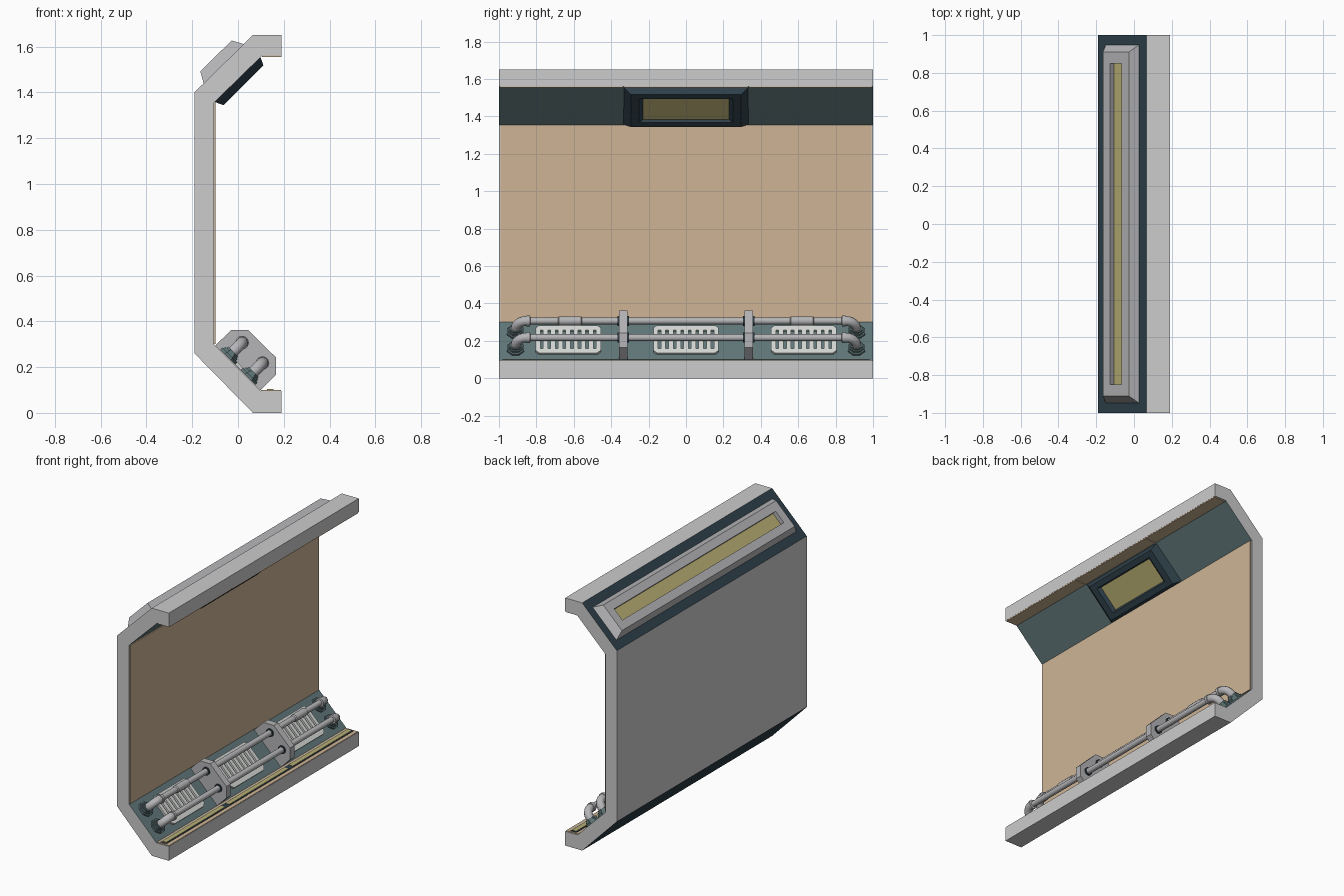
import bpy, bmesh, math
from mathutils import Matrix, Vector

if "Cube" in bpy.data.objects:
    bpy.data.objects.remove(bpy.data.objects["Cube"])


def material(name, rgb):
    m = bpy.data.materials.new(name)
    m.diffuse_color = [*[((c + .055) / 1.055) ** 2.4 for c in rgb], 1]
    m.use_nodes = True
    m.node_tree.nodes["Principled BSDF"].inputs["Base Color"].default_value = m.diffuse_color
    return m


SHELL = material("light grey", (.80, .80, .80))
METAL = material("mid grey", (.71, .71, .72))
PALE = material("pale vent grey", (.84, .85, .84))
NAVY = material("dark navy", (.18, .25, .29))
TEAL = material("teal", (.38, .47, .48))
BEIGE = material("beige", (.81, .71, .59))
YELLOW = material("lamp yellow", (.72, .68, .45))


def finish(bm, name, mats, matrix=None, smooth=False):
    bmesh.ops.recalc_face_normals(bm, faces=bm.faces[:])
    me = bpy.data.meshes.new(name)
    bm.to_mesh(me)
    bm.free()
    for m in mats:
        me.materials.append(m)
    ob = bpy.data.objects.new(name, me)
    bpy.context.collection.objects.link(ob)
    if matrix:
        ob.matrix_world = matrix
    if smooth:
        bpy.ops.object.select_all(action='DESELECT')
        ob.select_set(True)
        bpy.context.view_layer.objects.active = ob
        bpy.ops.object.shade_smooth_by_angle(angle=math.radians(40))
    return ob


def slope(cx, cz, ux, uz):
    """Local frame on a sloped face: X down/up the slope, Y along, Z outward."""
    u = Vector((ux, 0, uz)).normalized()
    return Matrix(((u.x, 0, -u.z, cx), (0, 1, 0, 0), (u.z, 0, u.x, cz), (0, 0, 0, 1)))


LOW = slope(0, .20, 1, -1)
HIGH = slope(0, 1.455, -1, -1)
OUT = slope(-.0625, 1.525, .255, .25)


def bridge(bm, a, b, mat=0):
    for i in range(len(a)):
        j = (i + 1) % len(a)
        bm.faces.new((a[i], a[j], b[j], b[i])).material_index = mat


def extrude(bm, profile, y0, y1):
    a, b = [[bm.verts.new((x, y, z)) for x, z in profile] for y in (y0, y1)]
    bridge(bm, a, b)
    bm.faces.new(a)
    bm.faces.new(b)


def box(bm, x0, x1, y0, y1, z0, z1):
    extrude(bm, [(x0, z0), (x1, z0), (x1, z1), (x0, z1)], y0, y1)


def boxes(name, mat, items, matrix=None):
    bm = bmesh.new()
    for it in items:
        box(bm, *it)
    return finish(bm, name, [mat], matrix)


def lamp_frame(name, rings, mats, matrix):
    """Stacked rectangles (half width, half length, height); last one is the lit floor."""
    bm = bmesh.new()
    loops = [[bm.verts.new((sx * w, sy * l, h)) for sx, sy in ((-1, -1), (1, -1), (1, 1), (-1, 1))]
             for w, l, h in rings]
    for a, b in zip(loops, loops[1:]):
        bridge(bm, a, b)
    bm.faces.new(loops[0])
    bm.faces.new(loops[-1]).material_index = 1
    finish(bm, name, mats, matrix)


def tube(bm, path, u, sides=12):
    """Sweep circles along (y, z, radius, tangent angle) in the local YZ plane."""
    loops = []
    for y, z, r, t in path:
        loops.append([bm.verts.new((u + r * math.cos(a), y - r * math.sin(a) * math.sin(t),
                                    z + r * math.sin(a) * math.cos(t)))
                      for a in (2 * math.pi * (k + .5) / sides for k in range(sides))])
    for a, b in zip(loops, loops[1:]):
        bridge(bm, a, b)
    bm.faces.new(loops[0])
    bm.faces.new(loops[-1])


# Wall shell: one C-shaped profile, slopes coloured by face direction
bm = bmesh.new()
extrude(bm, [(.19, 0), (.065, 0), (-.19, .26), (-.19, 1.40), (.065, 1.65), (.19, 1.65),
             (.19, 1.56), (.105, 1.56), (-.105, 1.355), (-.105, .30), (.10, .095), (.19, .095)], -1, 1)
bmesh.ops.recalc_face_normals(bm, faces=bm.faces[:])
for f in bm.faces:
    n = f.normal
    if abs(n.x) > .5 and abs(n.z) > .5:
        f.material_index = 1 if n.x > 0 else 2
finish(bm, "wall_shell", [SHELL, TEAL, NAVY])

# Beige lining: wall panel, three ceiling panels, floor strip
boxes("wall_panel", BEIGE, [(-.107, -.098, -.993, .993, .30, 1.355)])
thirds = [(-.995, -.337), (-.331, .331), (.337, .995)]
boxes("ceiling_panels", BEIGE, [(.105, .189, a, b, 1.554, 1.562) for a, b in thirds])
boxes("floor_panel", BEIGE, [(.10, .188, -.995, .995, .09, .099)])
boxes("floor_light_bed", NAVY, [(.118, .162, -.985, .985, .098, .101)])
boxes("floor_lights", YELLOW, [(.126, .154, a + .02, b - .02, .1, .104) for a, b in thirds])

# Outer lamp and inner overhead lamp
lamp_frame("outer_lamp", [(.125, .95, -.004), (.096, .91, .048), (.042, .85, .048), (.042, .85, .02)],
           [METAL, YELLOW], OUT)
lamp_frame("overhead_lamp", [(.141, .335, -.004), (.123, .295, .034), (.09, .25, .034), (.082, .23, .018)],
           [NAVY, YELLOW], HIGH)

# Slotted vents on the lower slope
for i, c in enumerate((-.63, 0, .63)):
    bm = bmesh.new()
    for s in (-1, 1):
        edge = [(-.155, s * .104), (.155, s * .104), (.175, s * .085), (.175, s * .07),
                (-.175, s * .07), (-.175, s * .085)]
        a, b = [[bm.verts.new((u, c + y, z)) for y, u in edge] for z in (0, .014)]
        bridge(bm, a, b)
        bm.faces.new(a)
        bm.faces.new(b)
    for k in range(9):
        y = c + (k - 4) * .0405
        box(bm, -.07, .07, y - .013, y + .013, 0, .014)
    finish(bm, f"vent_{i + 1}", [PALE], LOW)

# Pipes with sleeves and elbows
H = .088
for name, u, sleeve in (("upper_pipe", -.063, True), ("lower_pipe", .063, False)):
    half = [(.30, H, .019, 0)]
    if sleeve:
        half += [(.556, H, .019, 0), (.562, H, .025, 0), (.679, H, .025, 0), (.685, H, .019, 0)]
    half += [(.832, H, .019, 0), (.834, H, .03, 0), (.852, H, .03, 0), (.853, H, .026, 0)]
    for k in range(1, 7):
        t = math.pi / 2 * k / 6
        half.append((.853 + .058 * math.sin(t), H - .058 * (1 - math.cos(t)), .026, -t))
    half.append((.911, .01, .026, -math.pi / 2))
    bm = bmesh.new()
    tube(bm, [(-y, z, r, -t) for y, z, r, t in reversed(half)] + half, u)
    finish(bm, name, [METAL], LOW, True)

    # Stepped flanges at the pipe ends and dark rings at the brackets
    bm = bmesh.new()
    for s in (-1, 1):
        q = math.pi / 2
        tube(bm, [(s * .911, 0, .05, q), (s * .911, .012, .05, q), (s * .911, .012, .041, q),
                  (s * .911, .024, .041, q), (s * .911, .024, .034, q), (s * .911, .034, .034, q)], u, 8)
    finish(bm, name + "_flanges", [TEAL], LOW)
    bm = bmesh.new()
    for s in (-1, 1):
        tube(bm, [(s * .335 - .03, H, .027, 0), (s * .335 + .03, H, .027, 0)], u)
    finish(bm, name + "_rings", [NAVY], LOW, True)

# Pipe brackets
for name, c in (("bracket_front", -.335), ("bracket_back", .335)):
    bm = bmesh.new()
    extrude(bm, [(-.095, .298), (-.03, .362), (.045, .362), (.165, .243), (.165, .165),
                 (.10, .10), (.09, .10), (-.10, .29)], c - .023, c + .023)
    bmesh.ops.recalc_face_normals(bm, faces=bm.faces[:])
    finish(bm, name, [METAL])
